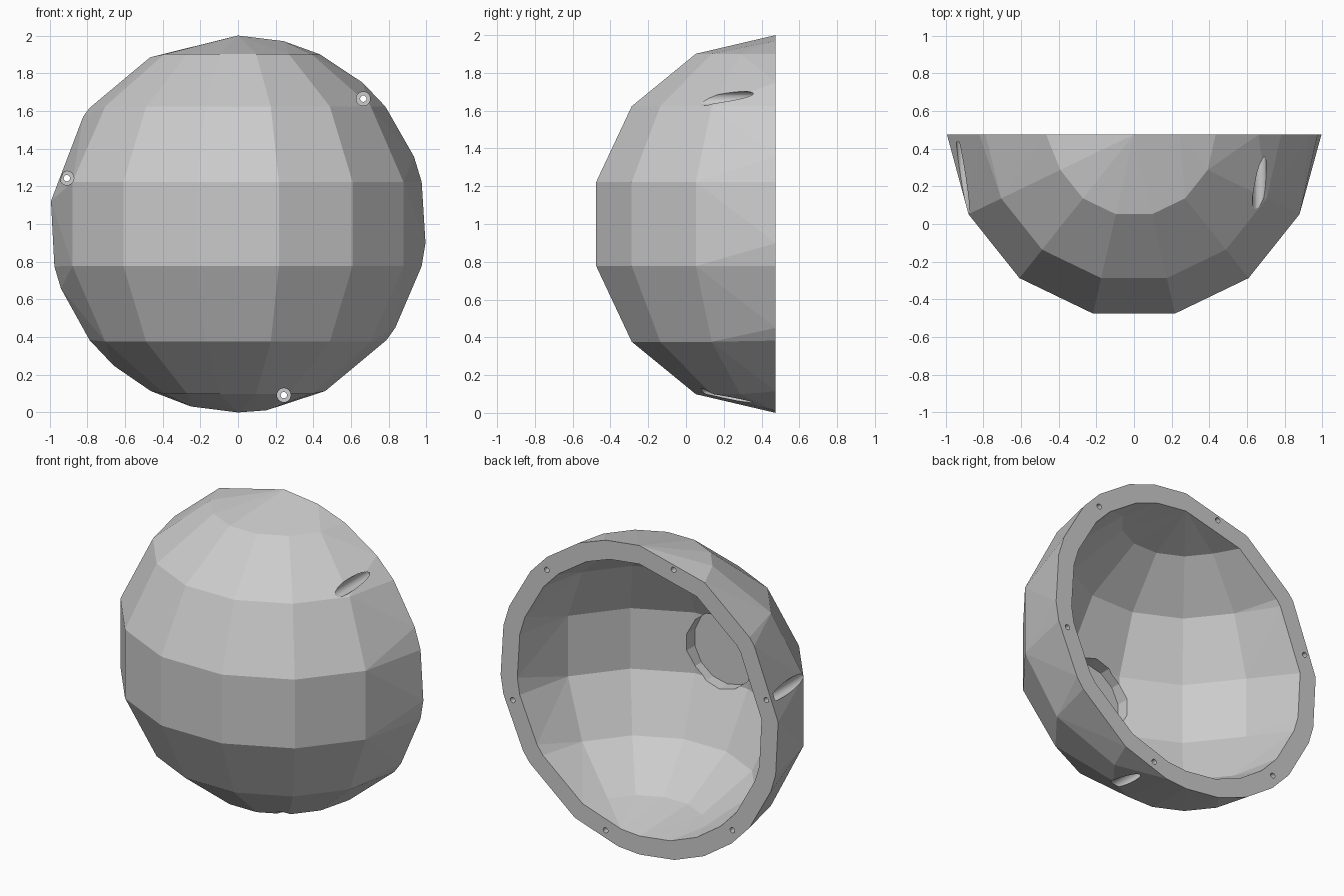
import bpy, bmesh
from math import sin, cos, radians, pi
from mathutils import Matrix, Vector

cube = bpy.data.objects.get("Cube")
if cube:
    bpy.data.objects.remove(cube, do_unlink=True)

RIM_Y = 0.475
STEP = 180 / 14
RIM_ANGLES = [90, 76, 64.3, 48.6, 38.6, 21, 12.9, -5.8, -12.9, -33.4, -38.1, -62.4,
              -81.3, -90, -104.5, -117.6, -131.3, -142, -160, -167, 173, 145.2, 142, 117.8]

grey = bpy.data.materials.new("plain grey")
grey.use_nodes = True
grey.diffuse_color = (0.6, 0.6, 0.6, 1)
grey.node_tree.nodes["Principled BSDF"].inputs["Base Color"].default_value = grey.diffuse_color


def finish(bm, name):
    bmesh.ops.recalc_face_normals(bm, faces=bm.faces[:])
    mesh = bpy.data.meshes.new(name)
    bm.to_mesh(mesh)
    bm.free()
    mesh.materials.append(grey)
    ob = bpy.data.objects.new(name, mesh)
    bpy.context.collection.objects.link(ob)
    return ob


def dome(name, radius, extra):
    """Faceted half sphere bulging towards the front, with an optional collar behind the rim."""
    pts = []
    for i in (-5, -3, -1, 1, 3, 5):
        lat = radians(i * STEP)
        for j in (-5, -3, -1, 1, 3, 5):
            lon = radians(j * STEP)
            pts.append(Vector((cos(lat) * sin(lon), -cos(lat) * cos(lon), sin(lat))) * radius)
    for a in RIM_ANGLES:
        for back in {0, extra}:
            pts.append(Vector((radius * cos(radians(a)), back, radius * sin(radians(a)))))
    bm = bmesh.new()
    for p in pts:
        bm.verts.new(p + Vector((0, RIM_Y, 1)))
    bmesh.ops.convex_hull(bm, input=bm.verts[:])
    bmesh.ops.dissolve_limit(bm, angle_limit=radians(0.5), verts=bm.verts[:], edges=bm.edges[:])
    return finish(bm, name)


def rod(name, x, z, y0, y1, r, sides):
    """Cylinder lying along y."""
    bm = bmesh.new()
    turn = Matrix.Translation((x, (y0 + y1) / 2, z)) @ Matrix.Rotation(pi / 2, 4, 'X')
    bmesh.ops.create_cone(bm, cap_ends=True, segments=sides, radius1=r, radius2=r,
                          depth=y1 - y0, matrix=turn)
    return finish(bm, name)


def cut(target, cutter):
    cutter.hide_render = True
    mod = target.modifiers.new("cut", 'BOOLEAN')
    mod.operation = 'DIFFERENCE'
    mod.solver = 'EXACT'
    mod.object = cutter
    with bpy.context.temp_override(object=target, active_object=target):
        bpy.ops.object.modifier_apply(modifier=mod.name)
    bpy.data.objects.remove(cutter, do_unlink=True)


# Hollow dome
shell = dome("dome_shell", 1.0, 0)
cut(shell, dome("hollow_cutter", 0.88, 0.2))

# Round pocket inside the front wall
cut(shell, rod("pocket_cutter", 0, 1, RIM_Y - 0.9, RIM_Y - 0.5, 0.24, 14))

# Six screw holes round the rim: three go through with head recesses, three are blind
for k in range(6):
    a = radians(45 + 60 * k)
    x, z = 0.94 * cos(a), 1 + 0.94 * sin(a)
    through = k % 2 == 0
    if through:
        cut(shell, rod("head_cutter", x, z, -0.3, RIM_Y - 0.04, 0.037, 24))
    cut(shell, rod("hole_cutter", x, z, RIM_Y - 0.15, RIM_Y + 0.1, 0.017, 16))
